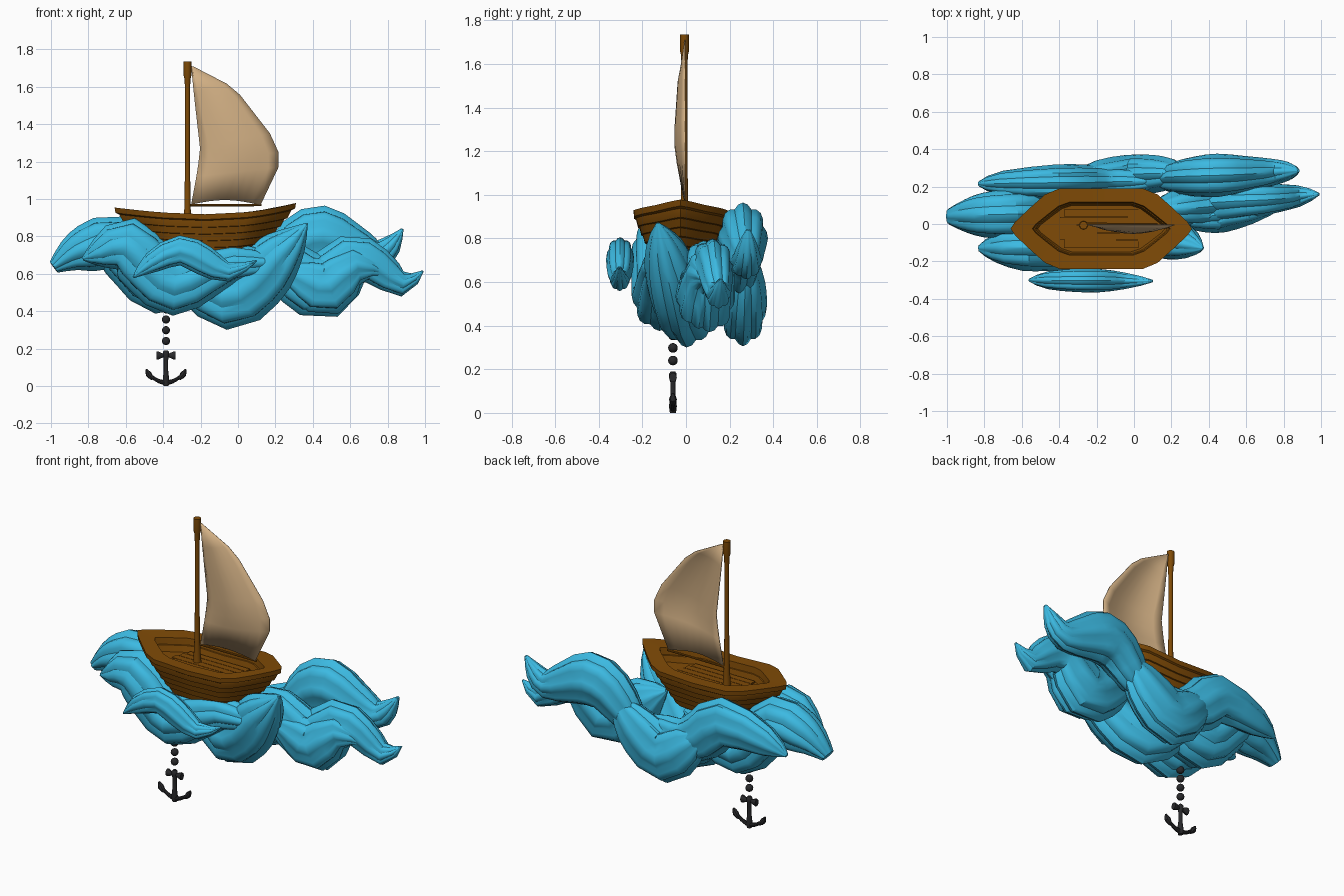
import bpy, bmesh, math
from mathutils import Vector as V

if "Cube" in bpy.data.objects:
    bpy.data.objects.remove(bpy.data.objects["Cube"])


def material(name, rgb):
    m = bpy.data.materials.new(name)
    m.diffuse_color = (*rgb, 1)
    m.use_nodes = True
    m.node_tree.nodes["Principled BSDF"].inputs["Base Color"].default_value = m.diffuse_color
    return m


WATER = material("sea blue", (0.045, 0.49, 0.76))
WOOD = material("brown wood", (0.215, 0.070, 0.002))
CLOTH = material("cream sailcloth", (0.64, 0.43, 0.23))
IRON = material("black iron", (0.022, 0.022, 0.024))


def finish(name, bm, mat, angle=35):
    bmesh.ops.recalc_face_normals(bm, faces=bm.faces)
    me = bpy.data.meshes.new(name)
    bm.to_mesh(me)
    bm.free()
    me.materials.append(mat)
    ob = bpy.data.objects.new(name, me)
    bpy.context.collection.objects.link(ob)
    bpy.ops.object.select_all(action='DESELECT')
    ob.select_set(True)
    bpy.context.view_layer.objects.active = ob
    bpy.ops.object.shade_smooth_by_angle(angle=math.radians(angle))
    return ob


def loft(name, rings, mat, angle=35):
    """Skin a stack of closed rings and cap both ends."""
    bm = bmesh.new()
    vs = [[bm.verts.new(p) for p in r] for r in rings]
    for a, b in zip(vs, vs[1:]):
        for i in range(len(a)):
            j = (i + 1) % len(a)
            bm.faces.new((a[i], a[j], b[j], b[i]))
    bm.faces.new(vs[0])
    bm.faces.new(vs[-1])
    return finish(name, bm, mat, angle)


def spline(pts, steps):
    """Catmull-Rom through tuples of any length."""
    out = []
    for i in range(len(pts) - 1):
        p = [pts[max(0, min(len(pts) - 1, i + k))] for k in (-1, 0, 1, 2)]
        for s in range(steps):
            t = s / steps
            out.append([0.5 * (2 * b + (c - a) * t + (2 * a - 5 * b + 4 * c - d) * t * t
                               + (3 * b - a - 3 * c + d) * t ** 3) for a, b, c, d in zip(*p)])
    out.append(list(pts[-1]))
    return out


def sweep(name, pts, mat, width=None, lobes=0, sides=32, steps=2):
    """Tube along (x, y, z, radius); lobes give the fluted wave section."""
    pts = spline(pts, steps)
    c = [V(p[:3]) for p in pts]
    rmax = max(p[3] for p in pts)
    rings = []
    for i, p in enumerate(pts):
        t = (c[min(i + 1, len(c) - 1)] - c[max(i - 1, 0)]).normalized()
        side = V((0, 1, 0))
        side = (side - t * side.dot(t)).normalized()
        up = side.cross(t)
        r = max(p[3], 0.004)
        w = r if width is None else width * (r / rmax) ** 0.75
        ring = []
        for k in range(sides):
            a = 2 * math.pi * k / sides
            f = 0.90 + 0.13 * abs(math.sin(lobes * (a / 2 + math.pi / 16))) if lobes else 1
            ring.append(c[i] + (side * (w * math.cos(a)) + up * (r * math.sin(a))) * f)
        rings.append(ring)
    return loft(name, rings, mat)


def wave(name, y0, y1, width, path):
    """Fluted wave; path holds (x, z, radius), y runs from y0 to y1."""
    xa, xb = path[0][0], path[-1][0]
    sweep(name, [(x, y0 + (y1 - y0) * (x - xa) / (xb - xa), z, r) for x, z, r in path],
          WATER, width, lobes=8)


# waves
wave("front_small_wave", -0.30, -0.305, 0.062,
     [(-.56, .58, .005), (-.46, .66, .055), (-.31, .725, .078), (-.18, .67, .078),
      (-.05, .61, .05), (.10, .67, .004)])
wave("front_left_wave", -0.13, -0.11, 0.125,
     [(-.83, .68, .01), (-.74, .71, .08), (-.60, .75, .15), (-.46, .62, .155),
      (-.34, .535, .155), (-.18, .60, .13), (-.02, .66, .10), (.16, .66, .06), (.27, .70, .005)])
wave("front_right_wave", 0.12, -0.13, 0.13,
     [(-.42, .62, .01), (-.25, .57, .12), (-.05, .475, .17), (.10, .56, .16),
      (.20, .68, .14), (.29, .775, .085), (.37, .87, .004)])
wave("left_wave", 0.04, 0.08, 0.135,
     [(-.985, .635, .035), (-.90, .695, .085), (-.81, .735, .125), (-.67, .765, .145),
      (-.54, .64, .145), (-.42, .545, .155), (-.25, .60, .13), (-.05, .68, .01)])
wave("back_left_wave", 0.215, 0.23, 0.095,
     [(-.83, .66, .01), (-.70, .71, .09), (-.42, .755, .145), (-.27, .64, .14),
      (-.14, .58, .12), (.0, .60, .10), (.14, .66, .01)])
wave("back_middle_wave", 0.25, 0.275, 0.105,
     [(-.32, .68, .01), (-.20, .585, .12), (-.04, .475, .165), (.10, .555, .155),
      (.20, .65, .11), (.31, .76, .005)])
wave("back_right_wave", 0.24, 0.285, 0.112,
     [(.08, .56, .01), (.20, .63, .10), (.33, .76, .145), (.45, .80, .16), (.59, .75, .125),
      (.74, .70, .085), (.82, .755, .055), (.88, .84, .006)])
wave("right_wave", 0.07, 0.16, 0.115,
     [(.08, .76, .01), (.20, .69, .12), (.33, .58, .155), (.46, .53, .17), (.61, .675, .135),
      (.74, .64, .10), (.88, .545, .065), (.99, .615, .004)])
wave("right_under_wave", 0.02, 0.10, 0.10,
     [(.18, .64, .01), (.36, .57, .12), (.48, .53, .15), (.63, .645, .10), (.80, .60, .006)])

# boat hull: outline scaled ring by ring, with lapped planks
half = [(-1, 0), (-.95, .17), (-.77, .55), (-.62, .85), (-.46, 1), (0, 1),
        (.46, 1), (.62, .85), (.77, .55), (.95, .17), (1, 0)]
outline = half + [(x, -y) for x, y in half[-2:0:-1]]


def hull_ring(sx, sy, dz):
    return [V((-.175 + .485 * sx * x, -.025 + .215 * sy * y,
               .918 + dz + sx * sx * x * x * (.048 + .012 * x)))
            for x, y in outline]


spec = [(.70, .58, -.075), (.73, .62, -.04), (.745, .64, -.038), (.76, .66, 0),
        (1, 1, 0), (.99, .99, -.028), (.945, .945, -.034)]
for i in range(5):
    s = .945 - .072 * i
    spec += [(s, s, -.036 - .036 * i), (s - .04, s - .04, -.07 - .036 * i)]
spec.append((.4, .35, -.25))
loft("hull", [hull_ring(*s) for s in spec], WOOD, 25)

# floor boards
bm = bmesh.new()
for k in range(-2, 3):
    r = bmesh.ops.create_cube(bm, size=1)
    length = .48 - .04 * abs(k)
    for v in r["verts"]:
        v.co = V((-.175 + v.co.x * length, -.025 + .042 * k + v.co.y * .039, .856 + v.co.z * .012))
finish("floor_boards", bm, WOOD)


# mast and boom
def lathe(name, x, y, profile, mat, n=12):
    loft(name, [[V((x + r * math.cos(2 * math.pi * k / n), y + r * math.sin(2 * math.pi * k / n), z))
                 for k in range(n)] for r, z in profile], mat)


lathe("mast", -.27, -.007, [(.026, .83), (.022, .87), (.017, .95), (.013, 1.2), (.013, 1.58),
                            (.016, 1.64), (.021, 1.66), (.021, 1.735)], WOOD)
sweep("boom", [(-.27, 0, .967, .007), (.125, 0, .967, .006)], WOOD, sides=8, steps=1)

# sail: rows between luff and leech, bellied toward the front
rows = [(-.25, 1.71, -.24, 1.708, 0), (-.236, 1.57, -.06, 1.615, .018),
        (-.226, 1.48, .01, 1.556, .032), (-.202, 1.27, .17, 1.35, .046),
        (-.211, 1.19, .216, 1.25, .046), (-.222, 1.12, .216, 1.17, .036),
        (-.25, .97, .12, .967, .008)]
bm = bmesh.new()
grid, n = [], 8
for xa, za, xb, zb, belly in rows:
    arch = .026 if za < 1 else 0
    grid.append([bm.verts.new((xa + (xb - xa) * k / n,
                               -.004 - belly * math.sin(math.pi * k / n),
                               za + (zb - za) * k / n + arch * math.sin(math.pi * k / n)))
                 for k in range(n + 1)])
for a, b in zip(grid, grid[1:]):
    for k in range(n):
        bm.faces.new((a[k], a[k + 1], b[k + 1], b[k]))
sail = finish("sail", bm, CLOTH, 60)
mod = sail.modifiers.new("thickness", 'SOLIDIFY')
mod.thickness = .005
mod.offset = 0

# anchor and chain
AX, AY = -.385, -.06
for i, z in enumerate((.24, .298, .355, .41)):
    bm = bmesh.new()
    bmesh.ops.create_uvsphere(bm, u_segments=14, v_segments=10, radius=.022)
    bmesh.ops.translate(bm, verts=bm.verts, vec=(AX, AY, z))
    finish("chain_bead_%d" % (i + 1), bm, IRON)
lathe("anchor_shank", AX, AY, [(.014, 0), (.018, .03), (.012, .08), (.012, .14), (.017, .165),
                               (.017, .18), (.010, .19)], IRON)
sweep("anchor_stock", [(AX + .05 * s, AY, .163, .022 - .013 * (abs(s) < .6)) for s in (-1, -.8, -.2, .2, .8, 1)],
      IRON, width=.018, sides=10)
sweep("anchor_arms", [(AX + .09 * s, AY, .018 + .045 * s * s, .014 - .006 * abs(s))
                      for s in (-1, -.75, -.4, 0, .4, .75, 1)], IRON, sides=10)
for s, side in ((-1, "left"), (1, "right")):
    sweep("anchor_fluke_" + side, [(AX + .106 * s, AY, .09, .003), (AX + .092 * s, AY, .062, .017),
                                   (AX + .070 * s, AY, .036, .007)], IRON, width=.018, sides=8)
